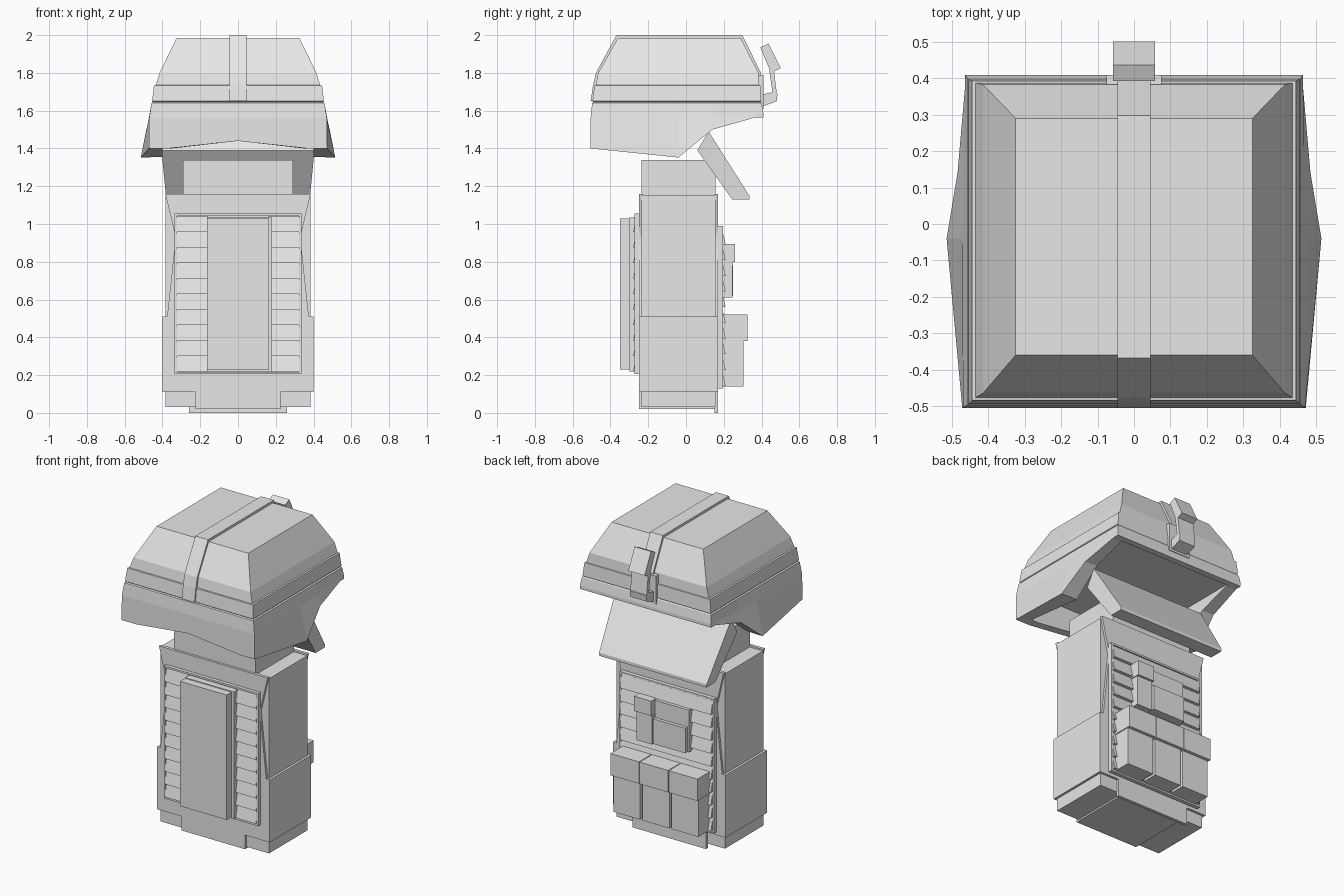
import bpy, bmesh

if "Cube" in bpy.data.objects:
    bpy.data.objects.remove(bpy.data.objects["Cube"])

grey = bpy.data.materials.new("plain grey")
grey.diffuse_color = (0.8, 0.8, 0.8, 1)
grey.use_nodes = True
grey.node_tree.nodes["Principled BSDF"].inputs["Base Color"].default_value = grey.diffuse_color


def finish(bm, name):
    bmesh.ops.recalc_face_normals(bm, faces=bm.faces)
    me = bpy.data.meshes.new(name)
    bm.to_mesh(me)
    bm.free()
    me.materials.append(grey)
    ob = bpy.data.objects.new(name, me)
    bpy.context.collection.objects.link(ob)
    return ob


def add_loops(bm, loops):
    """Skin a stack of equal loops and cap both ends."""
    rows = [[bm.verts.new(p) for p in loop] for loop in loops]
    n = len(rows[0])
    for a, b in zip(rows, rows[1:]):
        for i in range(n):
            j = (i + 1) % n
            bm.faces.new((a[i], a[j], b[j], b[i]))
    bm.faces.new(rows[0])
    bm.faces.new(rows[-1])


def box(name, x0, x1, y0, y1, z0, z1):
    bm = bmesh.new()
    add_loops(bm, [[(x0, y0, z), (x1, y0, z), (x1, y1, z), (x0, y1, z)] for z in (z0, z1)])
    return finish(bm, name)


def side_prism(name, pts, x0, x1):
    """Extrude a (y, z) profile across x."""
    bm = bmesh.new()
    add_loops(bm, [[(x, y, z) for y, z in pts] for x in (x0, x1)])
    return finish(bm, name)


def front_prism(name, half, y0, y1):
    """Extrude a mirrored (x, z) half profile along y."""
    pts = half + [(-x, z) for x, z in reversed(half)]
    bm = bmesh.new()
    add_loops(bm, [[(x, y, z) for x, z in pts] for y in (y0, y1)])
    return finish(bm, name)


# Torso: core, lower block, waisted front and back plates
box("torso_core", -.385, .385, -.235, .155, .03, 1.15)
box("lower_block", -.40, .40, -.245, .165, .11, .51)
plate_top = [(.40, .11), (.40, .51), (.375, .51), (.33, .93), (.385, 1.16)]
front_prism("front_plate", [(.225, .02), (.225, .11)] + plate_top, -.25, -.23)
front_prism("back_plate", [(.26, 0), (.26, .11)] + plate_top, .15, .17)
box("bottom_plate", -.225, .225, -.24, .155, .02, .04)
box("neck", -.29, .29, -.235, .155, 1.14, 1.34)


# Framed, shingled armour on front and back
def slats(name, y_in, y_top, y_low, z0, z1, spans, count=10):
    bm = bmesh.new()
    step = (z1 - z0) / count
    for i in range(count):
        a, b = z0 + i * step, z0 + (i + 1) * step
        for x0, x1 in spans:
            add_loops(bm, [[(x, y_in, a), (x, y_low, a), (x, y_top, b), (x, y_in, b)]
                           for x in (x0, x1)])
    return finish(bm, name)


def frame(name, y0, y1, z0, z1):
    for s in (-1, 1):
        a, b = sorted((s * .323, s * .335))
        box(name + "_side", a, b, y0, y1, z0, z1)
    box(name + "_top", -.335, .335, y0, y1, z1 - .012, z1)
    box(name + "_bottom", -.335, .335, y0, y1, z0, z0 + .012)


frame("front_frame", -.272, -.24, .205, 1.055)
slats("front_slats", -.24, -.262, -.28, .22, 1.04, [(-.323, -.16), (.16, .323)])
box("chest_panel", -.165, .165, -.35, -.24, .23, 1.03)
box("chest_panel_back", -.165, .18, -.30, -.24, .22, 1.035)

frame("back_frame", .16, .195, .13, .99)
slats("back_slats", .16, .19, .21, .145, .975, [(-.323, .323)])

# Back pouches with flaps
for i in (-1, 0, 1):
    c = i * .207
    box("pouch", c - .095, c + .095, .17, .305, .14, .40)
    box("pouch_flap", c - .101, c + .101, .17, .325, .38, .52)

# Small back pockets
box("tool_pocket", .07, .18, .17, .245, .61, .84)
box("tool_pocket_flap", .065, .185, .17, .26, .80, .895)
box("pocket_board", -.18, .06, .17, .228, .62, .89)
box("map_pocket", -.17, .06, .17, .25, .62, .78)

# Neck guard hanging behind, slightly narrower at its lower edge
guard = side_prism("neck_guard", [(.06, 1.39), (.12, 1.49), (.335, 1.15),
                                  (.335, 1.13), (.245, 1.13)], -.405, .405)
for v in guard.data.vertices:
    v.co.x *= 1 - max(0, 1.38 - v.co.z) * .25


# Helmet: stacked rings, a flared skirt and a hollow underside
def mirror(half):
    return half + [(-x, y, z) for x, y, z in reversed(half[1:-1])]


def ring(z, x, y0, y1):
    return mirror([(0, y0, z), (x * .8, y0, z), (x, y0, z),
                   (x, y0 + (y1 - y0) * .5, z), (x, y0 + (y1 - y0) * .71, z),
                   (x, y0 + (y1 - y0) * .95, z), (x, y1, z), (0, y1, z)])


skirt_top = mirror([(0, -.505, 1.56), (.37, -.505, 1.56), (.47, -.505, 1.56),
                    (.472, -.04, 1.56), (.468, .14, 1.57), (.465, .37, 1.585),
                    (.465, .41, 1.585), (0, .41, 1.585)])
skirt_low = mirror([(0, -.505, 1.44), (.37, -.505, 1.40), (.472, -.505, 1.40),
                    (.515, -.04, 1.352), (.485, .14, 1.50), (.465, .37, 1.565),
                    (.465, .41, 1.565), (0, .41, 1.565)])
rim_in = mirror([(0, -.45, 1.44), (.35, -.45, 1.40), (.40, -.45, 1.40),
                 (.40, -.04, 1.355), (.40, .14, 1.50), (.40, .35, 1.565),
                 (.40, .37, 1.565), (0, .37, 1.565)])
ceiling = [(x, y, 1.575) for x, y, z in rim_in]
bm = bmesh.new()
add_loops(bm, [
    ring(1.985, .325, -.36, .29),
    ring(1.80, .415, -.465, .383),
    ring(1.735, .435, -.477, .388),
    ring(1.733, .445, -.485, .393),
    ring(1.65, .455, -.495, .398),
    ring(1.645, .45, -.49, .395),
    ring(1.64, .458, -.497, .40),
    skirt_top, skirt_low, rim_in, ceiling])
finish(bm, "helmet")

# Centre band over the helmet
side_prism("helmet_band", [(-.505, 1.65), (-.492, 1.735), (-.477, 1.80), (-.368, 2.0),
                           (.298, 2.0), (.397, 1.80), (.408, 1.65)], -.045, .045)

# Clip device on the back of the helmet
box("clip_plate", -.075, .075, .37, .41, 1.61, 1.79)
side_prism("clip_foot", [(.40, 1.62), (.40, 1.685), (.465, 1.70), (.485, 1.69),
                         (.48, 1.65)], -.058, .058)
side_prism("clip_stem", [(.44, 1.82), (.465, 1.82), (.482, 1.68), (.46, 1.68)], -.058, .058)
side_prism("clip_head", [(.393, 1.935), (.437, 1.955), (.502, 1.825), (.45, 1.80)],
           -.058, .058)
